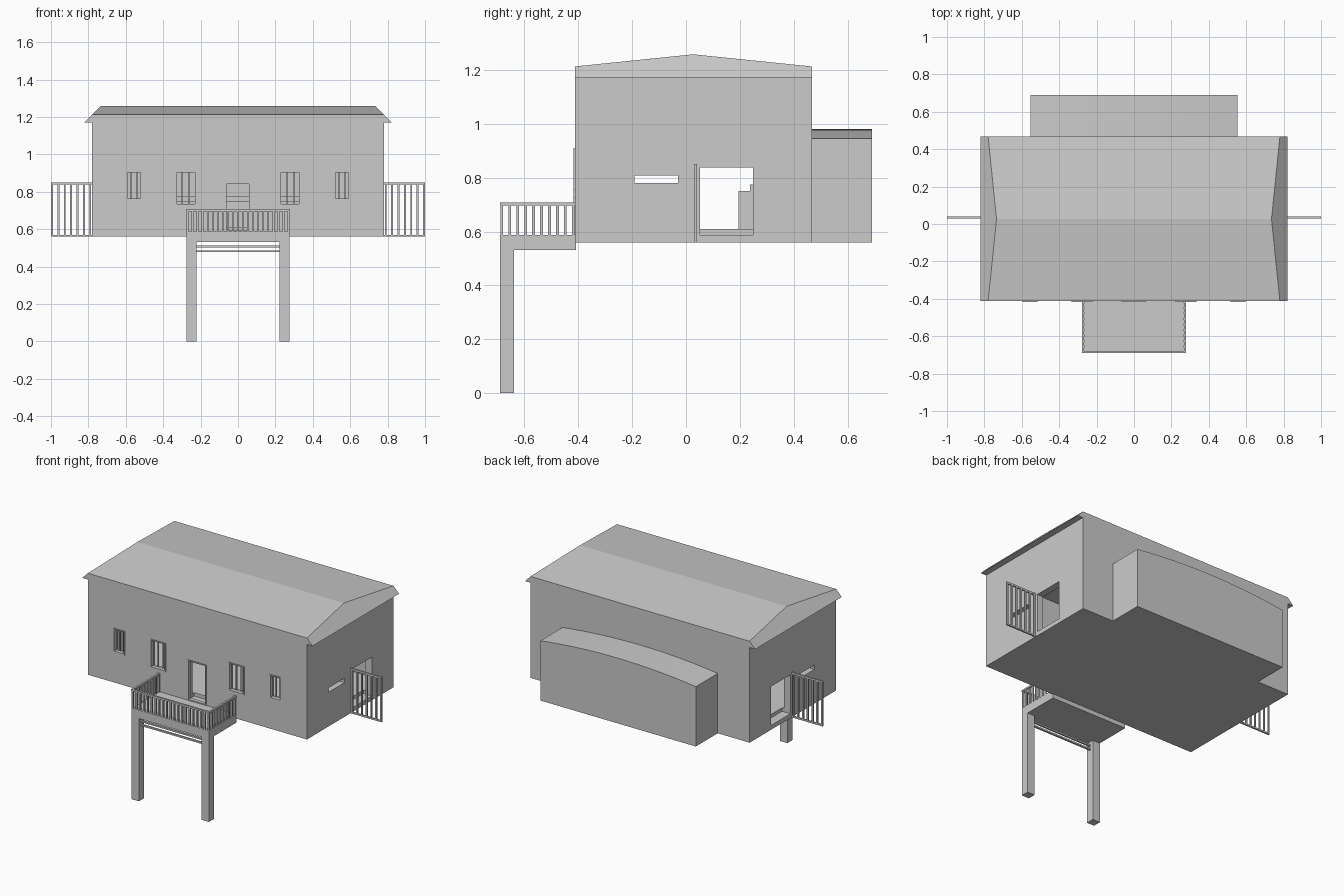
import bpy, bmesh, math

if "Cube" in bpy.data.objects:
    bpy.data.objects.remove(bpy.data.objects["Cube"])


def make(name, bm):
    bmesh.ops.recalc_face_normals(bm, faces=bm.faces[:])
    me = bpy.data.meshes.new(name)
    bm.to_mesh(me)
    bm.free()
    ob = bpy.data.objects.new(name, me)
    bpy.context.collection.objects.link(ob)
    return ob


def boxes(name, items):
    """One object from boxes given as (x0, x1, y0, y1, z0, z1)."""
    bm = bmesh.new()
    for b in items:
        vs = bmesh.ops.create_cube(bm, size=1)['verts']
        for v in vs:
            for i in range(3):
                lo, hi = b[2 * i], b[2 * i + 1]
                v.co[i] = (lo + hi) / 2 + v.co[i] * (hi - lo)
    return make(name, bm)


def loft(name, ring_a, ring_b):
    """Solid between two matching outlines."""
    bm = bmesh.new()
    a = [bm.verts.new(p) for p in ring_a]
    b = [bm.verts.new(p) for p in ring_b]
    n = len(a)
    bm.faces.new(a)
    bm.faces.new(b[::-1])
    for i in range(n):
        bm.faces.new((a[i], a[(i + 1) % n], b[(i + 1) % n], b[i]))
    return make(name, bm)


def mirrored(b):
    return [b, (-b[1], -b[0]) + tuple(b[2:])]


def cut(ob, cutter):
    m = ob.modifiers.new('cut', 'BOOLEAN')
    m.operation = 'DIFFERENCE'
    m.solver = 'EXACT'
    m.object = cutter
    cutter.hide_render = True
    cutter.hide_viewport = True
    cutter.display_type = 'WIRE'


FRONT, BACK, WALL = -0.413, 0.467, 0.045

# hollow house body with openings
house = boxes('house_walls', [(-0.78, 0.78, FRONT, BACK, 0.56, 1.172)])
cut(house, boxes('room_cutter', [(-0.78 + WALL, 0.78 - WALL, FRONT + WALL, BACK - WALL, 0.61, 1.15)]))
windows = mirrored((0.515, 0.597, 0, 0, 0.757, 0.91)) + mirrored((0.223, 0.334, 0, 0, 0.727, 0.91))
door = (-0.068, 0.065, 0, 0, 0.588, 0.848)
holes = [(w[0], w[1], FRONT - 0.1, FRONT + WALL + 0.02, w[4], w[5]) for w in windows + [door]]
holes += mirrored((0.72, 0.9, 0.052, 0.248, 0.588, 0.838))
holes += mirrored((0.72, 0.9, -0.192, -0.03, 0.78, 0.808))
cut(house, boxes('opening_cutter', holes))

# low gable roof with bevelled ends
def roof_end(s):
    return [(s * 0.82, FRONT, 1.172), (s * 0.78, FRONT, 1.213), (s * 0.735, 0.027, 1.258),
            (s * 0.78, BACK, 1.213), (s * 0.82, BACK, 1.172)]
loft('roof', roof_end(-1), roof_end(1))

# rear extension with shallow arched top
N = 16
arch = [(-0.553 + 1.106 * i / N, 0.945 + 0.035 * (1 - (2 * i / N - 1) ** 2)) for i in range(N + 1)]
outline = [(0.553, 0.56), (-0.553, 0.56)]
outline = outline[1:] + arch + outline[:1]
loft('rear_extension', [(x, BACK - 0.01, z) for x, z in outline], [(x, 0.69, z) for x, z in outline])

# window frames, bars and door frame
frames, bars = [], []
t = 0.007
for x0, x1, _, _, z0, z1 in windows + [door]:
    ya, yb = FRONT - 0.004, FRONT + 0.02
    frames += [(x0, x0 + t, ya, yb, z0, z1), (x1 - t, x1, ya, yb, z0, z1),
               (x0, x1, ya, yb, z1 - t, z1), (x0, x1, ya, yb, z0, z0 + t)]
for x0, x1, _, _, z0, z1 in windows:
    for k in (1, 2):
        c = x0 + (x1 - x0) * k / 3
        bars.append((c - 0.004, c + 0.004, FRONT + 0.022, FRONT + 0.03, z0, z1))
boxes('opening_frames', frames)
boxes('window_bars', bars)

# indoor counter seen through the side openings
boxes('indoor_counter', [(-0.5, 0.5, 0.195, 0.238, 0.605, 0.75), (-0.5, 0.5, 0.238, 0.248, 0.605, 0.775)])

# side fences
fence = []
for z0, z1 in ((0.56, 0.57), (0.838, 0.85)):
    fence += mirrored((0.775, 1.0, 0.03, 0.04, z0, z1))
for i in range(7):
    c = 0.79 + i * 0.0341
    fence += mirrored((c - 0.005, c + 0.005, 0.03, 0.04, 0.565, 0.845))
boxes('side_fences', fence)

# balcony deck, legs and tie rods
boxes('balcony_deck', [(-0.275, 0.275, -0.69, FRONT + 0.005, 0.532, 0.587)])
boxes('balcony_legs', mirrored((0.222, 0.275, -0.69, -0.638, 0, 0.54)))
boxes('leg_ties', [(-0.23, 0.23, -0.67, -0.658, z - 0.005, z + 0.005) for z in (0.482, 0.507)])

# balcony railing
rail = [(-0.278, 0.278, -0.69, -0.678, 0.696, 0.707)] + mirrored((0.266, 0.278, -0.69, FRONT, 0.696, 0.707))
for i in range(21):
    c = -0.27 + i * 0.027
    rail.append((c - 0.005, c + 0.005, -0.689, -0.679, 0.58, 0.7))
for i in range(1, 10):
    c = -0.684 + i * 0.0295
    rail += mirrored((0.265, 0.275, c - 0.005, c + 0.005, 0.58, 0.7))
boxes('balcony_railing', rail)
